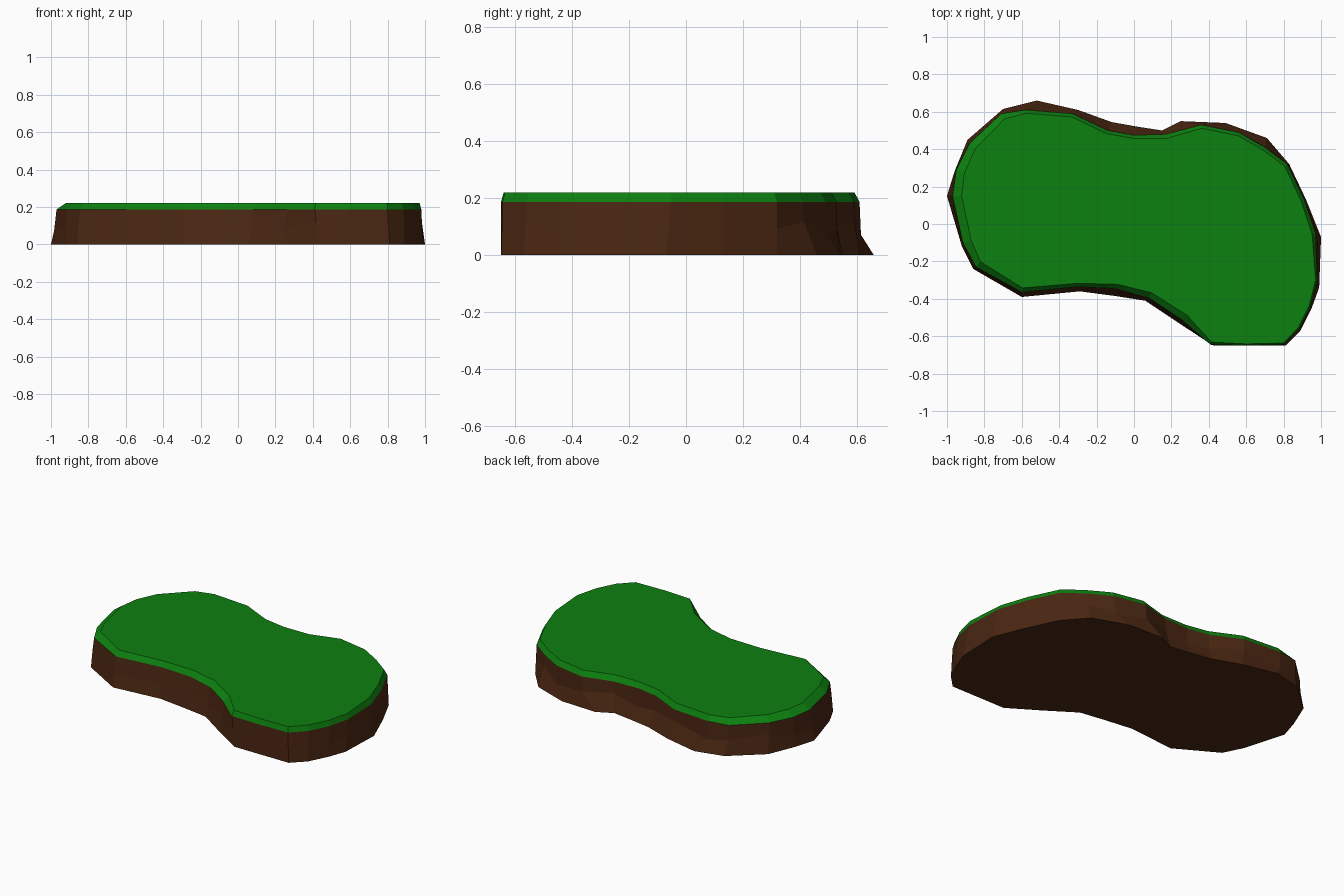
import bpy
import bmesh
from mathutils import Vector

cube = bpy.data.objects.get("Cube")
if cube:
    bpy.data.objects.remove(cube, do_unlink=True)

RIM_Z, TOP_Z = 0.187, 0.22

# Kidney-shaped outline, counter-clockwise: ground x, y and matching rim x, y
OUTLINE = [
    (-1, .15, -.97, .15), (-.92, -.12, -.915, -.1), (-.86, -.24, -.845, -.23),
    (-.6, -.39, -.6, -.365), (-.29, -.36, -.3, -.335), (-.1, -.385, -.09, -.345),
    (.06, -.41, .08, -.395), (.24, -.53, .26, -.515), (.43, -.65, .41, -.645),
    (.62, -.65, .6, -.65), (.81, -.65, .8, -.645), (.89, -.57, .885, -.56),
    (.95, -.45, .945, -.44), (.99, -.34, .98, -.3), (1, -.07, .97, -.05),
    (.92, .13, .91, .13), (.83, .32, .82, .32), (.71, .46, .7, .41),
    (.49, .54, .56, .49), (.25, .55, .36, .53), (.15, .5, .17, .48),
    (.02, .52, 0, .475), (-.12, .545, -.14, .5), (-.3, .61, -.33, .59),
    (-.52, .66, -.58, .61), (-.7, .615, -.71, .59), (-.89, .45, -.88, .43),
    (-.96, .28, -.95, .29),
]


def make_material(name, color):
    mat = bpy.data.materials.new(name)
    mat.use_nodes = True
    mat.diffuse_color = color
    mat.node_tree.nodes["Principled BSDF"].inputs["Base Color"].default_value = color
    return mat


def loft(name, rings, material, cap_bottom=False, cap_top=False):
    """Join a stack of matching rings into one flat-shaded object."""
    bm = bmesh.new()
    loops = [[bm.verts.new(point) for point in ring] for ring in rings]
    count = len(rings[0])
    for low, high in zip(loops, loops[1:]):
        for i in range(count):
            j = (i + 1) % count
            bm.faces.new((low[i], low[j], high[j], high[i]))
    if cap_bottom:
        bm.faces.new(list(reversed(loops[0])))
    if cap_top:
        bm.faces.new(loops[-1])
    mesh = bpy.data.meshes.new(name)
    bm.to_mesh(mesh)
    bm.free()
    mesh.materials.append(material)
    obj = bpy.data.objects.new(name, mesh)
    bpy.context.collection.objects.link(obj)
    return obj


def inset_ring(ring, height):
    """Pull a ring inwards along its own normals, most on the right-hand end."""
    result = []
    for i, point in enumerate(ring):
        along = ring[(i + 1) % len(ring)] - ring[i - 1]
        outward = Vector((along.y, -along.x, 0)).normalized()
        amount = 0.018 + 0.03 * max(0, -outward.x)
        if outward.y < 0 and point.x > 0.35:
            amount *= 0.5
        moved = point - outward * amount
        result.append(Vector((moved.x, moved.y, height)))
    return result


soil_brown = make_material("soil brown", (0.068, 0.02, 0.006, 1))
grass_green = make_material("grass green", (0.004, 0.22, 0.005, 1))

ground = [Vector((x, y, 0)) for x, y, _, _ in OUTLINE]
rim = [Vector((x, y, RIM_Z)) for _, _, x, y in OUTLINE]

# Rocky ledge halfway up: steep above and flared below along the back
ledge = []
for i, (low, high) in enumerate(zip(ground, rim)):
    point = low.lerp(high, 0.9 if low.y > 0.4 else 0.55)
    point.z = RIM_Z * (0.5 + 0.12 * (i % 3 - 1))
    ledge.append(point)

# Soil body with a flat underside
loft("soil_base", [ground, ledge, rim], soil_brown, cap_bottom=True)

# Grass layer with a bevelled edge
loft("grass_top", [rim, inset_ring(rim, TOP_Z)], grass_green, cap_top=True)
